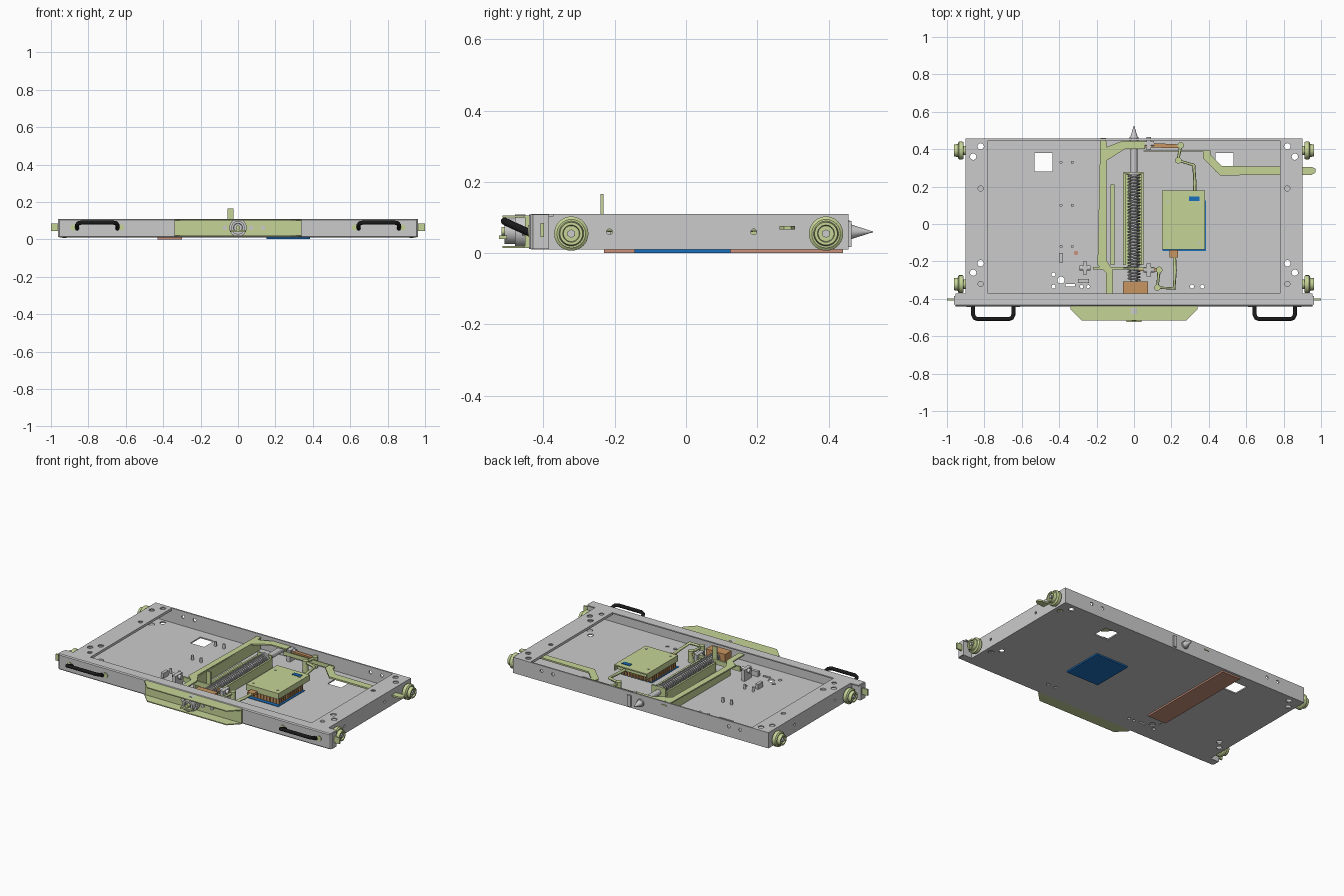
import bpy, bmesh, math
from mathutils import Vector


def material(name, rgb):
    m = bpy.data.materials.new(name)
    m.diffuse_color = (*rgb, 1)
    return m


GREEN = material("pale_green", (0.56, 0.66, 0.31))
BLUE = material("blue", (0.01, 0.16, 0.51))
ORANGE = material("orange", (0.58, 0.30, 0.12))
COPPER = material("copper", (0.60, 0.29, 0.20))
BLACK = material("black", (0.01, 0.01, 0.01))


def finish(name, bm, mat=None, smooth=False):
    bmesh.ops.recalc_face_normals(bm, faces=bm.faces)
    me = bpy.data.meshes.new(name)
    bm.to_mesh(me)
    bm.free()
    ob = bpy.data.objects.new(name, me)
    bpy.context.collection.objects.link(ob)
    if mat:
        me.materials.append(mat)
    if smooth:
        bpy.ops.object.select_all(action='DESELECT')
        ob.select_set(True)
        bpy.context.view_layer.objects.active = ob
        bpy.ops.object.shade_smooth_by_angle()
    return ob


def prism(name, pts, lo, hi, mat=None, axis='z'):
    """Extrude a 2D outline along z (points are x,y) or along x (points are y,z)."""
    bm = bmesh.new()
    place = (lambda p, h: (p[0], p[1], h)) if axis == 'z' else (lambda p, h: (h, p[0], p[1]))
    f = bm.faces.new([bm.verts.new(place(p, lo)) for p in pts])
    new = bmesh.ops.extrude_face_region(bm, geom=[f])
    d = Vector(place((0, 0), hi - lo))
    bmesh.ops.translate(bm, vec=d, verts=[v for v in new['geom'] if isinstance(v, bmesh.types.BMVert)])
    return finish(name, bm, mat)


def box(name, x, y, z, mat=None):
    return prism(name, [(x[0], y[0]), (x[1], y[0]), (x[1], y[1]), (x[0], y[1])], z[0], z[1], mat)


def lathe(name, start, axis, profile, mat=None, n=32):
    """Revolve (distance, radius) pairs about an axis from start."""
    bm = bmesh.new()
    q = Vector((0, 0, 1)).rotation_difference(Vector(axis))
    rings = [[bm.verts.new(Vector(start) + q @ Vector((r * math.cos(math.tau * i / n), r * math.sin(math.tau * i / n), d)))
              for i in range(n)] for d, r in profile]
    for a, b in zip(rings, rings[1:]):
        for i in range(n):
            bm.faces.new((a[i], a[(i + 1) % n], b[(i + 1) % n], b[i]))
    bm.faces.new(rings[0])
    bm.faces.new(rings[-1])
    return finish(name, bm, mat, True)


def rod(name, start, axis, r, length, mat=None, n=20):
    return lathe(name, start, axis, [(0, r), (length, r)], mat, n)


def wire(name, pts, r, mat=None, res=3):
    cu = bpy.data.curves.new(name, 'CURVE')
    cu.dimensions = '3D'
    cu.bevel_depth, cu.bevel_resolution, cu.use_fill_caps = r, res, True
    sp = cu.splines.new('POLY')
    sp.points.add(len(pts) - 1)
    for p, c in zip(sp.points, pts):
        p.co = (*c, 1)
    if mat:
        cu.materials.append(mat)
    ob = bpy.data.objects.new(name, cu)
    bpy.context.collection.objects.link(ob)
    return ob


def cut(target, cutters):
    for c in cutters:
        c.hide_render = True
        m = target.modifiers.new("hole", 'BOOLEAN')
        m.operation, m.object, m.solver = 'DIFFERENCE', c, 'EXACT'
    bpy.context.view_layer.objects.active = target
    for m in list(target.modifiers):
        bpy.ops.object.modifier_apply(modifier=m.name)
    for c in cutters:
        bpy.data.objects.remove(c)


def drill(x, y, r):
    return rod("drill", (x, y, -0.05), (0, 0, 1), r, 0.25)


# Tray: floor, back wall, side channels with top flanges
floor = box("tray_floor", (-0.9, 0.9), (-0.435, 0.452), (0.01, 0.018))
back = box("back_wall", (-0.9, 0.9), (0.447, 0.456), (0.01, 0.11))
cut(back, [rod("drill", (x, 0.4, 0.075), (0, 1, 0), 0.01, 0.1) for x in (-0.7, -0.62, 0.62, 0.7)])
holes = []
for s in (-1, 1):
    side = box("side_wall", sorted((s * 0.892, s * 0.9)), (-0.39, 0.456), (0.01, 0.11))
    cut(side, [rod("drill", (s * 0.85, y, 0.06), (s, 0, 0), 0.008, 0.1) for y in (-0.215, 0.19)])
    flange = box("side_flange", sorted((s * 0.78, s * 0.898)), (-0.39, 0.452), (0.103, 0.11))
    box("flange_lip", sorted((s * 0.78, s * 0.785)), (-0.38, 0.45), (0.094, 0.104))
    big = [(s * 0.82, 0.415, 0.017), (s * 0.86, 0.36, 0.017), (s * 0.82, -0.21, 0.017), (s * 0.86, -0.26, 0.017)]
    small = [(s * 0.82, 0.19, 0.014), (s * 0.82, -0.32, 0.014)]
    cut(flange, [drill(*h) for h in big + small])
    holes += [drill(*h) for h in big]
    holes.append(box("window", sorted((s * 0.435, s * 0.532)), (0.28, 0.38), (-0.05, 0.1)))
    # Wheels with stepped rims
    for y in (-0.322, 0.393):
        lathe("wheel", (s * 0.9, y, 0.055), (s, 0, 0),
              [(0, 0.025), (0.012, 0.025), (0.012, 0.044), (0.018, 0.048), (0.036, 0.048), (0.042, 0.04),
               (0.042, 0.035), (0.062, 0.032), (0.062, 0.024), (0.052, 0.022)], GREEN, 40)
        rod("wheel_bolt", (s * 0.93, y, 0.055), (s, 0, 0), 0.012, 0.032, None, 6)
    # Side stop tab and carrying handle
    box("side_tab", sorted((s * 0.95, s)), (-0.408, -0.398), (0.045, 0.085), GREEN)
    wire("carry_handle", [(s * x, y, z) for x, y, z in (
        (0.645, -0.44, 0.058), (0.645, -0.485, 0.078), (0.652, -0.502, 0.086), (0.67, -0.509, 0.09),
        (0.835, -0.509, 0.09), (0.853, -0.502, 0.086), (0.86, -0.485, 0.078), (0.86, -0.44, 0.058))], 0.011, BLACK)
    for x in (0.625, 0.88):
        rod("handle_mount", (s * x, -0.438, 0.063), (0, -1, 0), 0.016, 0.006, GREEN)
holes += [drill(x, y, r) for x, y, r in (
    (-0.43, -0.27, 0.011), (-0.39, -0.3, 0.019), (-0.43, -0.335, 0.011), (-0.31, -0.155, 0.012),
    (-0.28, -0.335, 0.009), (-0.245, -0.335, 0.009), (0.31, -0.335, 0.011), (0.365, -0.335, 0.011))]
holes.append(box("slot", (-0.365, -0.315), (-0.335, -0.32), (-0.05, 0.1)))
cut(floor, holes)

# Front beam: chamfered channel, open to the rear, with end caps
prism("front_beam", [(-0.372, 0.11), (-0.434, 0.11), (-0.44, 0.104), (-0.44, 0.016), (-0.434, 0.01), (-0.385, 0.01),
                     (-0.385, 0.017), (-0.432, 0.017), (-0.432, 0.103), (-0.372, 0.103)], -0.955, 0.955, None, 'x')
for s in (-1, 1):
    prism("beam_end", [(s * 0.95, -0.44), (s * 0.963, -0.43), (s * 0.963, -0.385), (s * 0.89, -0.385),
                       (s * 0.89, -0.392), (s * 0.95, -0.392)], 0.012, 0.108)

# Front guard: back plate with flared top and bottom flanges, centre dial
trap = [(-0.34, -0.438), (0.34, -0.438), (0.34, -0.455), (0.28, -0.515), (-0.28, -0.515), (-0.34, -0.455)]
prism("guard_top", trap, 0.1, 0.106, GREEN)
prism("guard_bottom", trap, 0.014, 0.02, GREEN)
box("guard_plate", (-0.34, 0.34), (-0.452, -0.438), (0.014, 0.106), GREEN)
lathe("dial", (0, -0.45, 0.062), (0, -1, 0), [(0, 0.047), (0.03, 0.047), (0.03, 0.036), (0.06, 0.036), (0.06, 0.024), (0.045, 0.022)])
rod("dial_core", (0, -0.45, 0.062), (0, -1, 0), 0.012, 0.068, GREEN)
box("dial_latch", (-0.04, 0.04), (-0.525, -0.502), (0.04, 0.05), GREEN)
for x in (-0.07, 0.07, 0.135):
    rod("guard_bolt", (x, -0.45, 0.062), (0, -1, 0), 0.012, 0.01)

# Central locking spindle with spring and pointed pin
lathe("locking_pin", (0, -0.32, 0.06), (0, 1, 0),
      [(0, 0.018), (0.765, 0.018), (0.765, 0.024), (0.785, 0.024), (0.785, 0.02), (0.845, 0.001)])
N = 34
wire("spring", [(0.032 * math.cos(t * math.tau / 14), -0.3 + 0.565 * t / (14 * N), 0.06 + 0.032 * math.sin(t * math.tau / 14))
                for t in range(14 * N + 1)], 0.0045, None, 1)
rod("spring_collar", (0, 0.263, 0.06), (0, 1, 0), 0.04, 0.014)
for x in (-0.052, 0.044):
    box("guide_rail", (x - 0.006, x + 0.006), (-0.22, 0.275), (0.018, 0.075), GREEN)
box("guide_base", (-0.052, 0.05), (-0.22, 0.275), (0.018, 0.024), GREEN)
box("rear_bracket", (-0.05, 0.05), (0.268, 0.278), (0.018, 0.095), GREEN)
box("bearing_block", (-0.06, 0.075), (-0.372, -0.308), (0.018, 0.092), ORANGE)

# Left arm reaching round the spindle
prism("left_arm", [(-0.15, -0.375), (-0.113, -0.375), (-0.113, -0.25), (-0.155, -0.18), (-0.145, 0.34), (-0.05, 0.4), (0.06, 0.4),
                   (0.06, 0.445), (-0.06, 0.445), (-0.15, 0.41), (-0.15, 0.46), (-0.18, 0.46), (-0.195, -0.22), (-0.15, -0.26)],
      0.084, 0.092, GREEN)
box("arm_web", (-0.158, -0.148), (-0.22, 0.44), (0.018, 0.086), GREEN)
box("arm_inner_strip", (-0.125, -0.105), (-0.22, 0.21), (0.018, 0.03), GREEN)
box("front_crossbar", (-0.22, 0.11), (-0.242, -0.23), (0.055, 0.085), GREEN)
prism("upright_tab", [(-0.24, 0.05), (-0.232, 0.05), (-0.232, 0.166), (-0.24, 0.166)], -0.055, -0.025, GREEN, 'x')

# Right arm leading out through the side wall
prism("right_arm", [(0.37, 0.393), (0.41, 0.393), (0.41, 0.37), (0.47, 0.31), (0.95, 0.305), (0.97, 0.295),
                    (0.97, 0.275), (0.95, 0.263), (0.46, 0.26), (0.37, 0.35)], 0.066, 0.076, GREEN)
box("arm_link", (0.05, 0.4), (0.388, 0.394), (0.055, 0.08), GREEN)

# Linkages at both ends of the module
prism("rear_pushrod", [(0.05, 0.41), (0.25, 0.405), (0.25, 0.425), (0.05, 0.435)], 0.07, 0.082, ORANGE)
prism("front_pushrod", [(0.0, -0.25), (0.14, -0.255), (0.14, -0.235), (0.0, -0.235)], 0.065, 0.08, ORANGE)
wire("rear_lever", [(0.25, 0.42, 0.078), (0.235, 0.34, 0.078), (0.32, 0.315, 0.078), (0.325, 0.22, 0.07), (0.325, 0.13, 0.065)], 0.009, GREEN, 1)
wire("front_lever", [(0.135, -0.24, 0.078), (0.125, -0.34, 0.078), (0.215, -0.345, 0.078), (0.22, -0.25, 0.07), (0.215, -0.15, 0.065)], 0.009, GREEN, 1)
for x, y in ((0.25, 0.42), (0.237, 0.34), (0.135, -0.245), (0.125, -0.34)):
    rod("pivot", (x, y, 0.018), (0, 0, 1), 0.017, 0.072, GREEN)
for x, y in ((0.078, 0.43), (0.08, -0.245), (-0.262, -0.235)):
    box("link_post", (x - 0.012, x + 0.012), (y - 0.035, y + 0.035), (0.018, 0.09))
    rod("post_bolt", (x - 0.03, y, 0.075), (1, 0, 0), 0.014, 0.06)

# Terminal box: lid with skirts over contact fins, blue base sheet
prism("terminal_lid", [(0.15, -0.135), (0.38, -0.135), (0.38, 0.18), (0.15, 0.18)], 0.09, 0.097, GREEN)
for x in (0.15, 0.374):
    box("lid_skirt", (x, x + 0.006), (-0.135, 0.18), (0.06, 0.092), GREEN)
for y in (-0.135, 0.148):
    box("lid_end", (0.152, 0.378), (y, y + 0.006), (0.06, 0.092), GREEN)
box("contact_core", (0.175, 0.355), (-0.105, 0.12), (0.02, 0.088), ORANGE)
for i in range(12):
    box("contact_fin", (0.156, 0.374), (-0.122 + i * 0.021, -0.112 + i * 0.021), (0.02, 0.085), ORANGE)
for i in range(9):
    x = 0.17 + i * 0.022
    box("end_contact", (x, x + 0.011), (-0.128, 0.14), (0.025, 0.08), ORANGE)
for x in (0.18, 0.35):
    for y in (-0.1, 0.12):
        rod("lid_screw", (x, y, 0.095), (0, 0, 1), 0.006, 0.005)
box("blue_clamp", (0.295, 0.35), (0.122, 0.147), (0.09, 0.101), BLUE)
box("orange_clamp", (0.19, 0.235), (-0.18, -0.14), (0.06, 0.075), ORANGE)
box("blue_sheet", (0.152, 0.385), (-0.145, 0.125), (0.001, 0.0215), BLUE)

# Copper strip below the floor
box("copper_strip", (-0.43, -0.3), (-0.23, 0.44), (0.0, 0.011), COPPER)

# Standoffs and small clips on the floor
for x in (-0.39, -0.33):
    for y in (0.33, 0.1, -0.12):
        rod("standoff", (x, y, 0.018), (0, 0, 1), 0.008, 0.028)
for x, y, w, h in ((-0.39, -0.18, 0.02, 0.05), (-0.262, -0.23, 0.024, 0.06), (-0.27, -0.305, 0.06, 0.02)):
    box("clip", (x - w / 2, x + w / 2), (y - h / 2, y + h / 2), (0.018, 0.05))
